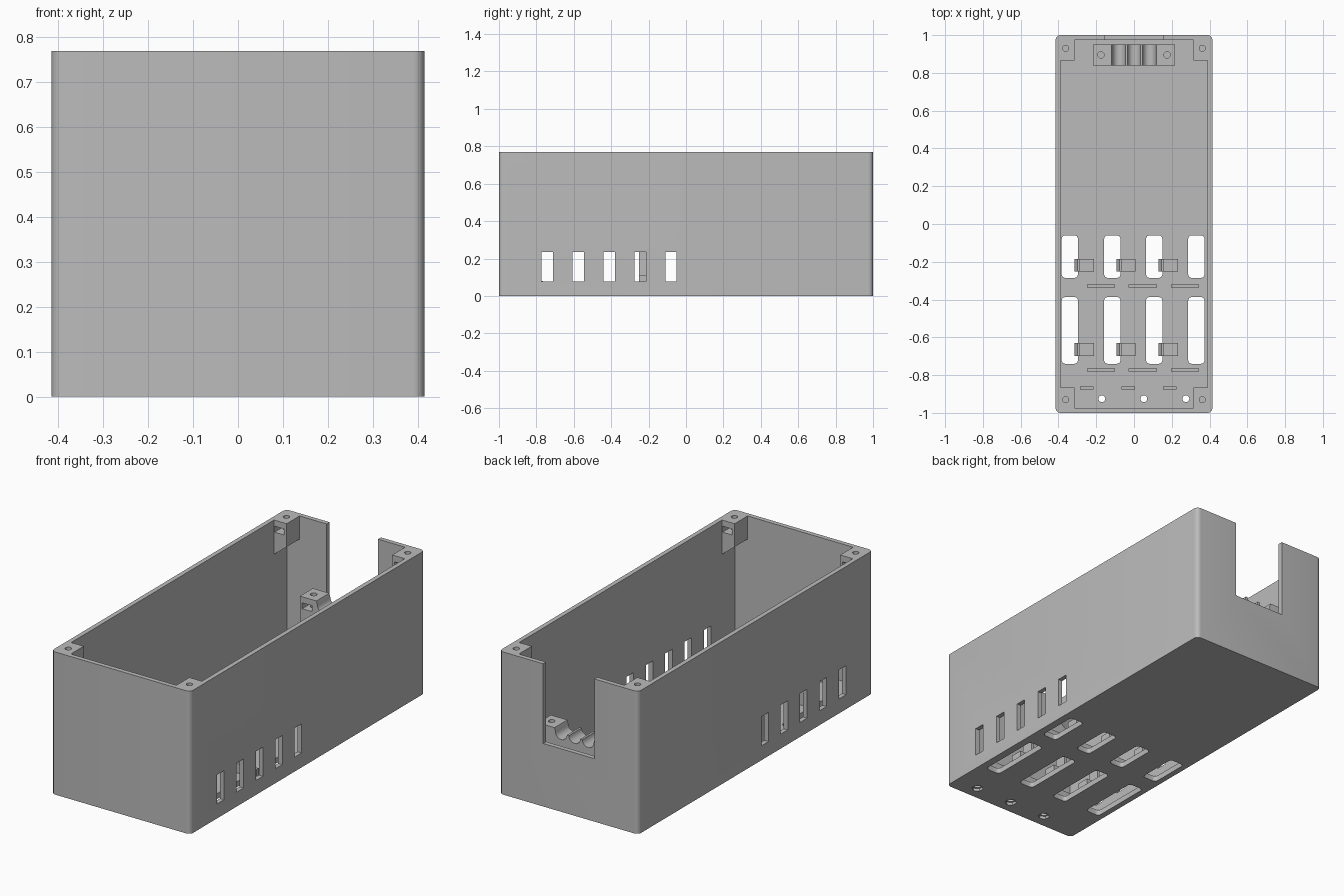
import bpy, bmesh, math
from mathutils import Matrix

if "Cube" in bpy.data.objects:
    bpy.data.objects.remove(bpy.data.objects["Cube"])

grey = bpy.data.materials.new("grey_plastic")
grey.diffuse_color = (0.5, 0.5, 0.5, 1)
grey.use_nodes = True
grey.node_tree.nodes["Principled BSDF"].inputs["Base Color"].default_value = grey.diffuse_color


def finish(name, bm):
    bmesh.ops.recalc_face_normals(bm, faces=bm.faces)
    me = bpy.data.meshes.new(name)
    bm.to_mesh(me)
    bm.free()
    me.materials.append(grey)
    ob = bpy.data.objects.new(name, me)
    bpy.context.collection.objects.link(ob)
    return ob


def add_box(bm, x0, x1, y0, y1, z0, z1, radius=0.0, segs=5):
    """Box from its limits, optionally with rounded upright edges."""
    m = Matrix.Translation(((x0 + x1) / 2, (y0 + y1) / 2, (z0 + z1) / 2)) @ \
        Matrix.Diagonal((x1 - x0, y1 - y0, z1 - z0, 1))
    vs = bmesh.ops.create_cube(bm, size=1, matrix=m)["verts"]
    if radius:
        es = {e for v in vs for e in v.link_edges
              if abs(e.verts[0].co.z - e.verts[1].co.z) > 1e-4}
        bmesh.ops.bevel(bm, geom=list(es), offset=radius, segments=segs,
                        profile=0.5, affect='EDGES')


def add_cyl(bm, x, y, z0, z1, r, n=20):
    bmesh.ops.create_cone(bm, cap_ends=True, segments=n, radius1=r, radius2=r,
                          depth=z1 - z0, matrix=Matrix.Translation((x, y, (z0 + z1) / 2)))


def add_prism_y(bm, pts, y0, y1):
    """Extrude an x-z profile along y."""
    f = bm.faces.new([bm.verts.new((x, y0, z)) for x, z in pts])
    ext = bmesh.ops.extrude_face_region(bm, geom=[f])["geom"]
    for v in ext:
        if isinstance(v, bmesh.types.BMVert):
            v.co.y = y1


def cut(ob, bm):
    cutter = finish("cutter", bm)
    cutter.hide_render = True
    mod = ob.modifiers.new("cut", 'BOOLEAN')
    mod.operation, mod.solver, mod.object = 'DIFFERENCE', 'EXACT', cutter
    bpy.context.view_layer.objects.active = ob
    bpy.ops.object.modifier_apply(modifier=mod.name)
    bpy.data.objects.remove(cutter)


def smooth(ob):
    bpy.ops.object.select_all(action='DESELECT')
    ob.select_set(True)
    bpy.context.view_layer.objects.active = ob
    bpy.ops.object.shade_smooth_by_angle(angle=math.radians(30))


W, L, H, T, FLOOR = 0.415, 1.0, 0.77, 0.025, 0.03
IX, IY = W - T, L - T

# Enclosure shell
bm = bmesh.new()
add_box(bm, -W, W, -L, L, 0, H, 0.025, 6)
shell = finish("enclosure", bm)
bm = bmesh.new()
add_box(bm, -IX, IX, -IY, IY, FLOOR, H + 0.1)
cut(shell, bm)

# Cable notch, side vents and floor openings
bm = bmesh.new()
add_box(bm, -0.153, 0.153, IY - 0.02, L + 0.1, 0.34, H + 0.1)
for y in (-0.742, -0.576, -0.41, -0.245, -0.08):
    for s in (-1, 1):
        add_box(bm, s * W - 0.06, s * W + 0.06, y - 0.03, y + 0.03, 0.078, 0.235)
for x in (-0.34, -0.115, 0.107, 0.33):
    for y0, y1 in ((-0.285, -0.06), (-0.74, -0.387)):
        add_box(bm, x - 0.043, x + 0.043, y0, y1, -0.05, FLOOR + 0.02, 0.018, 4)
for x in (-0.17, 0.052, 0.275):
    add_cyl(bm, x, -0.925, -0.05, FLOOR + 0.02, 0.018)
cut(shell, bm)

# Hexagonal nut recesses under the floor holes
bm = bmesh.new()
for x in (-0.17, 0.052, 0.275):
    add_cyl(bm, x, -0.925, -0.05, 0.015, 0.03, 6)
cut(shell, bm)
smooth(shell)

# Corner screw bosses with sloped undersides, screw holes and nut slots
for sx in (-1, 1):
    for sy in (-1, 1):
        bm = bmesh.new()
        add_prism_y(bm, [(sx * IX, H), (sx * 0.315, H), (sx * 0.315, 0.645), (sx * IX, 0.585)],
                    sy * 0.865, sy * IY)
        boss = finish("corner_boss", bm)
        bm = bmesh.new()
        add_cyl(bm, sx * 0.362, sy * 0.93, 0.67, H + 0.05, 0.016)
        cut(boss, bm)
        bm = bmesh.new()
        a, b = sorted((sx * 0.388, sx * 0.33))
        c, d = sorted((sy * 0.85, sy * 0.955))
        add_box(bm, a, b, c, d, 0.705, 0.737)
        cut(boss, bm)
        smooth(boss)

# Cable clamp block with three round grooves
prof = [(-0.218, FLOOR), (-0.218, 0.415), (-0.12, 0.415)]
for cx in (-0.08, 0.0, 0.08):
    prof += [(cx - 0.034 * math.cos(math.pi * i / 10),
              0.395 - 0.034 * math.sin(math.pi * i / 10)) for i in range(11)]
prof += [(0.12, 0.415), (0.218, 0.415), (0.218, FLOOR)]
bm = bmesh.new()
add_prism_y(bm, prof, 0.84, 0.95)
clamp = finish("cable_clamp", bm)
bm = bmesh.new()
for x in (-0.175, 0.175):
    add_cyl(bm, x, 0.895, 0.3, 0.45, 0.017)
cut(clamp, bm)
bm = bmesh.new()
for x in (-0.175, 0.175):
    add_box(bm, x - 0.03, x + 0.03, 0.82, 0.925, 0.35, 0.382)
cut(clamp, bm)
smooth(clamp)

# Snap clips: foot block, upright and hooked tip
bm = bmesh.new()
for x in (-0.285, -0.063, 0.16):
    for y in (-0.218, -0.665):
        add_prism_y(bm, [(x - 0.014, FLOOR), (x + 0.072, FLOOR), (x + 0.072, 0.11),
                         (x, 0.11), (x, 0.3), (x - 0.014, 0.3),
                         (x - 0.03, 0.27), (x - 0.03, 0.26), (x - 0.014, 0.26)],
                    y - 0.034, y + 0.034)
finish("snap_clips", bm)

# Low locating ribs on the floor
bm = bmesh.new()
for x in (-0.175, 0.047, 0.27):
    for y in (-0.328, -0.772):
        add_box(bm, x - 0.075, x + 0.075, y - 0.008, y + 0.008, FLOOR, 0.08)
for x in (-0.25, -0.03, 0.19):
    add_box(bm, x - 0.036, x + 0.036, -0.875, -0.859, FLOOR, 0.08)
finish("locating_ribs", bm)
